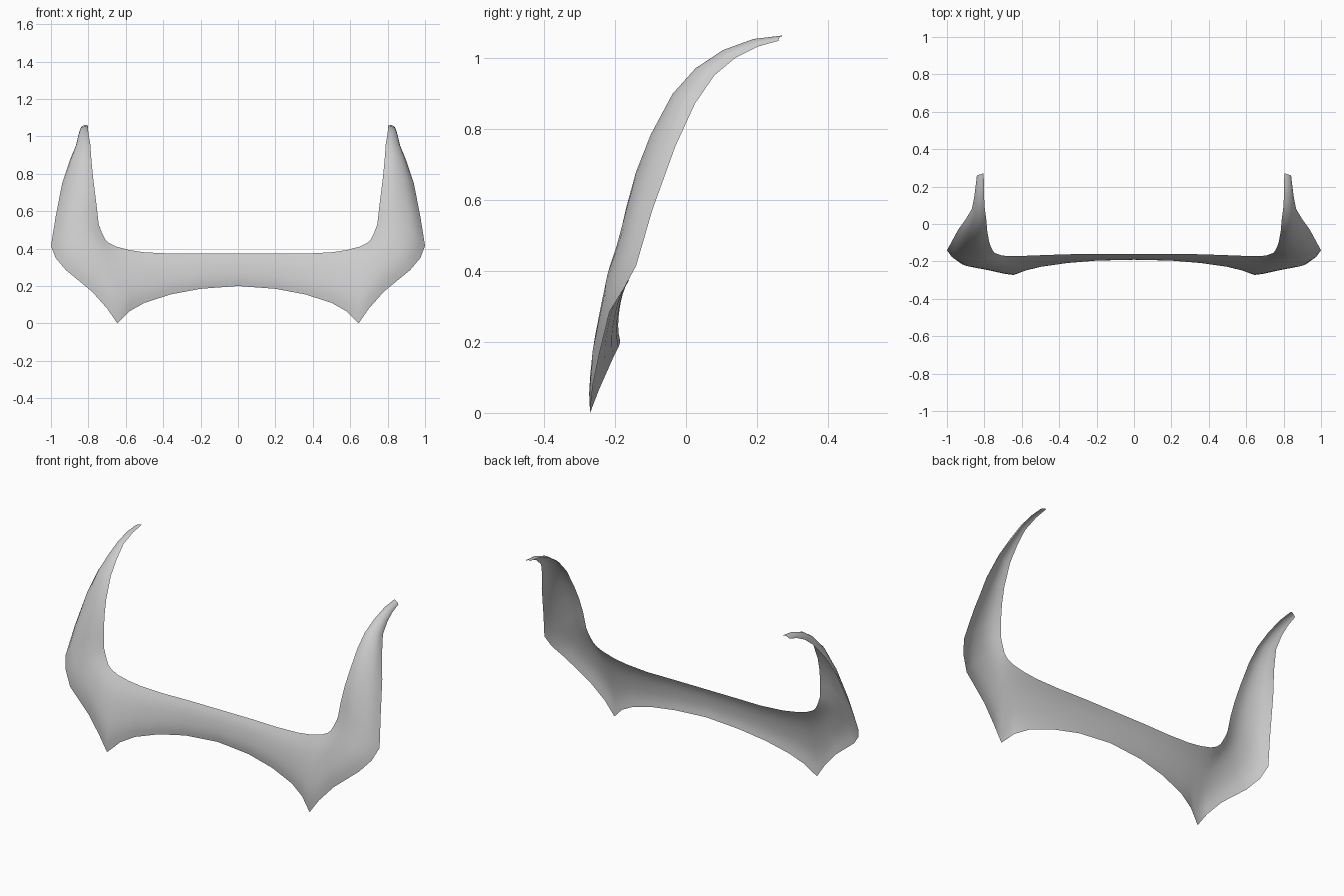
import bpy
from mathutils import Vector

# Half-band stations, centre to tip: inner/top edge xyz, outer/bottom edge xyz, bulge
STATIONS = [
    (0, -.16, .375, 0, -.185, .20, .015),
    (.20, -.16, .375, .20, -.19, .185, .016),
    (.36, -.162, .373, .36, -.205, .155, .018),
    (.50, -.167, .38, .50, -.225, .11, .022),
    (.58, -.17, .392, .58, -.245, .065, .026),
    (.65, -.172, .41, .645, -.27, 0, .03),
    (.69, -.17, .43, .70, -.262, .08, .03),
    (.71, -.168, .45, .78, -.243, .17, .03),
    (.73, -.16, .49, .92, -.215, .285, .033),
    (.745, -.155, .53, .975, -.175, .35, .035),
    (.755, -.142, .62, 1.0, -.14, .415, .035),
    (.765, -.122, .70, .975, -.095, .57, .035),
    (.775, -.092, .78, .94, -.03, .75, .033),
    (.785, -.035, .89, .90, .025, .87, .03),
    (.79, .025, .96, .867, .08, .95, .024),
    (.80, .10, 1.015, .855, .14, 1.0, .016),
    (.802, .19, 1.048, .847, .20, 1.03, .012),
    (.804, .272, 1.06, .84, .26, 1.047, .006),
]
COLS = 8

edges = [(Vector(s[:3]), Vector(s[3:6]), s[6]) for s in STATIONS]
mids = [(a + b) / 2 for a, b, _ in edges]

# Thin curved sheet, bulging to the front across its width
verts, faces = [], []
for i, (a, b, bulge) in enumerate(edges):
    tangent = mids[min(i + 1, len(mids) - 1)] - mids[max(i - 1, 0)]
    if i == 0:
        tangent = Vector((1, 0, 0))
    normal = (b - a).cross(tangent).normalized()
    for j in range(COLS + 1):
        t = j / COLS
        verts.append(a.lerp(b, t) + normal * bulge * (1 - abs(2 * t - 1) ** 2.5))
n = COLS + 1
for i in range(len(edges) - 1):
    for j in range(COLS):
        k = i * n + j
        faces.append((k, k + 1, k + n + 1, k + n))

mesh = bpy.data.meshes.new("horned_band")
mesh.from_pydata(verts, [], faces)
for p in mesh.polygons:
    p.use_smooth = True
band = bpy.data.objects.new("horned_band", mesh)
bpy.context.collection.objects.link(band)

# Other half
mirror = band.modifiers.new("mirror", 'MIRROR')
mirror.use_axis = (True, False, False)
mirror.use_clip = True
